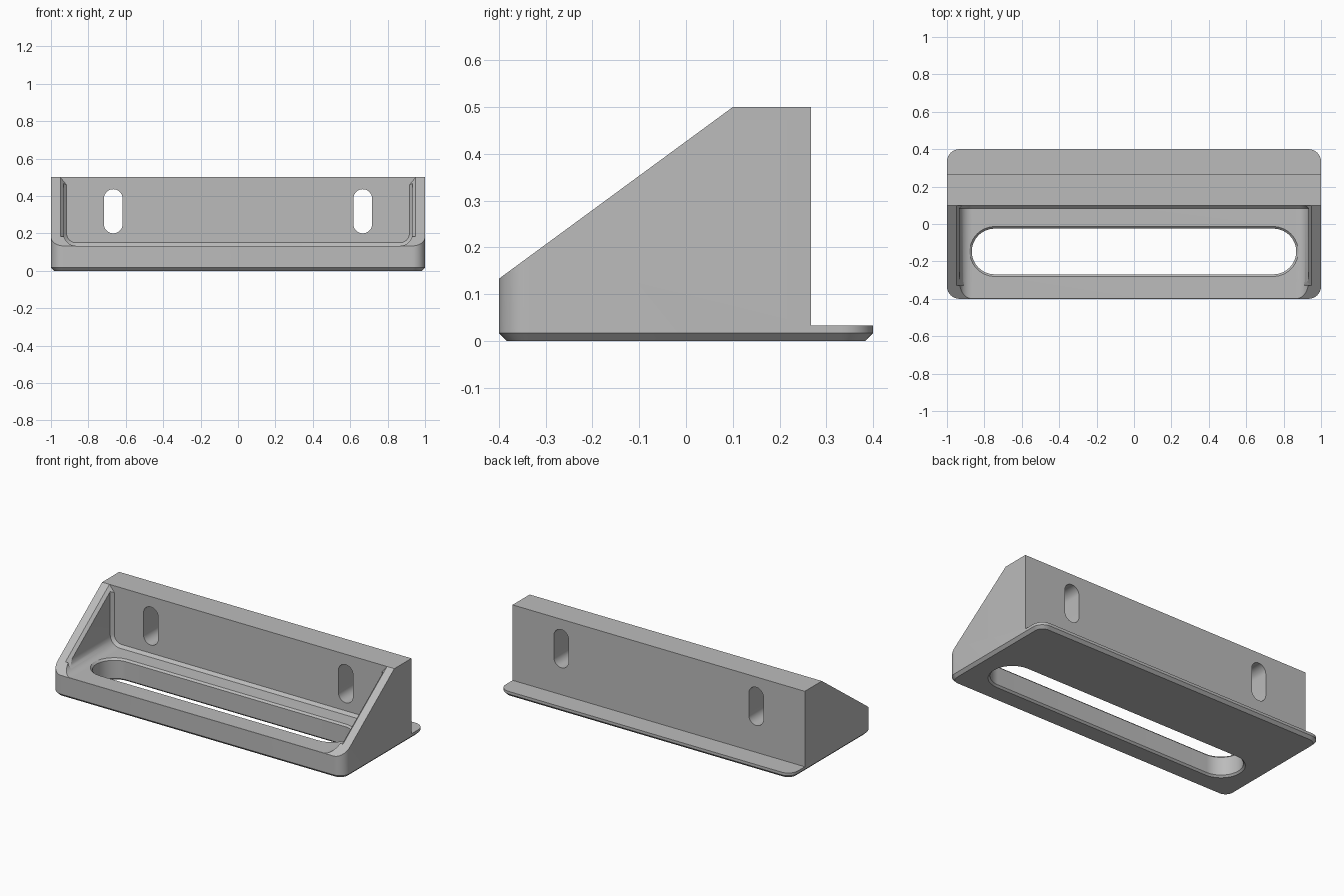
import bpy, bmesh, math

old = bpy.data.objects.get("Cube")
if old:
    bpy.data.objects.remove(old, do_unlink=True)

grey = bpy.data.materials.new("plain_grey")
grey.use_nodes = True
colour = (0.5, 0.5, 0.5, 1)
grey.diffuse_color = colour
grey.node_tree.nodes["Principled BSDF"].inputs["Base Color"].default_value = colour


def outline(hw, hh, r, seg=10):
    """Rounded rectangle around the origin."""
    pts = []
    for k, (sx, sy) in enumerate(((1, 1), (-1, 1), (-1, -1), (1, -1))):
        for i in range(seg + 1):
            a = math.pi / 2 * (k + i / seg)
            p = (sx * (hw - r) + r * math.cos(a), sy * (hh - r) + r * math.sin(a))
            if not pts or math.dist(p, pts[-1]) > 1e-5:
                pts.append(p)
    if math.dist(pts[0], pts[-1]) < 1e-5:
        pts.pop()
    return pts


def loft(name, rings):
    """Closed solid through rings that have equal point counts."""
    bm = bmesh.new()
    loops = [[bm.verts.new(p) for p in ring] for ring in rings]
    n = len(loops[0])
    for a, b in zip(loops, loops[1:]):
        for i in range(n):
            j = (i + 1) % n
            bm.faces.new((a[i], a[j], b[j], b[i]))
    bm.faces.new(loops[0])
    bm.faces.new(loops[-1])
    bmesh.ops.recalc_face_normals(bm, faces=bm.faces)
    mesh = bpy.data.meshes.new(name)
    bm.to_mesh(mesh)
    bm.free()
    mesh.materials.append(grey)
    obj = bpy.data.objects.new(name, mesh)
    bpy.context.collection.objects.link(obj)
    return obj


def flat(pts, z, cy=0):
    return [(x, y + cy, z) for x, y in pts]


def upright(pts, y, cx=0, cz=0):
    return [(x + cx, y, z + cz) for x, z in pts]


def combine(target, cutter, operation="DIFFERENCE"):
    cutter.hide_render = True
    mod = target.modifiers.new("cut", "BOOLEAN")
    mod.operation = operation
    mod.solver = "EXACT"
    mod.object = cutter
    bpy.context.view_layer.objects.active = target
    bpy.ops.object.modifier_apply(modifier=mod.name)
    bpy.data.objects.remove(cutter, do_unlink=True)


C = 1 / 60          # common chamfer
FLOOR = 0.1335
R = 4 * C           # common corner radius


def slope(y):
    return 0.133 + (y + 0.4) * 0.734


# Rounded block with a chamfered underside
body = loft("wall_bracket", [
    flat(outline(1 - C, 0.4 - C, R - C), 0),
    flat(outline(1, 0.4, R), C),
    flat(outline(1, 0.4, R), 0.6)])

# Side profile: sloped front, flat top, thin rear flange
side = [(-0.5, -0.1), (0.5, -0.1), (0.5, 2 * C), (0.267, 2 * C),
        (0.267, 0.5), (0.1, 0.5), (-0.5, slope(-0.5))]
combine(body, loft("side_profile", [[(x, y, z) for y, z in side] for x in (-1.2, 1.2)]),
        "INTERSECT")

# Open tray with filleted floor corners and a chamfer at the back wall
wide, narrow = outline(0.933, 0.5, R), outline(0.933 - C, 0.5 - C, R - C)
combine(body, loft("tray_cutter", [
    upright(wide, -0.6, cz=FLOOR + 0.5),
    upright(wide, 0.1 - C, cz=FLOOR + 0.5),
    upright(narrow, 0.1, cz=FLOOR + 0.5)]))

# Chamfers along the inner rims of the side walls
for s in (-1, 1):
    wedge = [(s * 0.9707, 0.0257), (s * 0.9126, -0.0464), (s * 0.9126, 0.0257)]
    combine(body, loft("rim_cutter", [upright(wedge, y, cz=slope(y)) for y in (-0.33, 0.1)]))

# Long floor slot, chamfered on both faces
levels = ((-0.02, 0.031), (0.011, 0), (FLOOR - 0.011, 0), (FLOOR + 0.02, 0.031))
combine(body, loft("floor_slot_cutter", [
    flat(outline(0.867 + e, 0.122 + e, 0.122 + e, 16), z, -0.147) for z, e in levels]))

# Screw slots through the back wall
for s in (-1, 1):
    combine(body, loft("screw_slot_cutter", [
        upright(outline(0.05, 0.118, 0.05), y, s * 0.667, 0.318) for y in (0, 0.35)]))

bpy.ops.object.select_all(action="DESELECT")
body.select_set(True)
bpy.context.view_layer.objects.active = body
bpy.ops.object.shade_smooth_by_angle(angle=math.radians(25))
